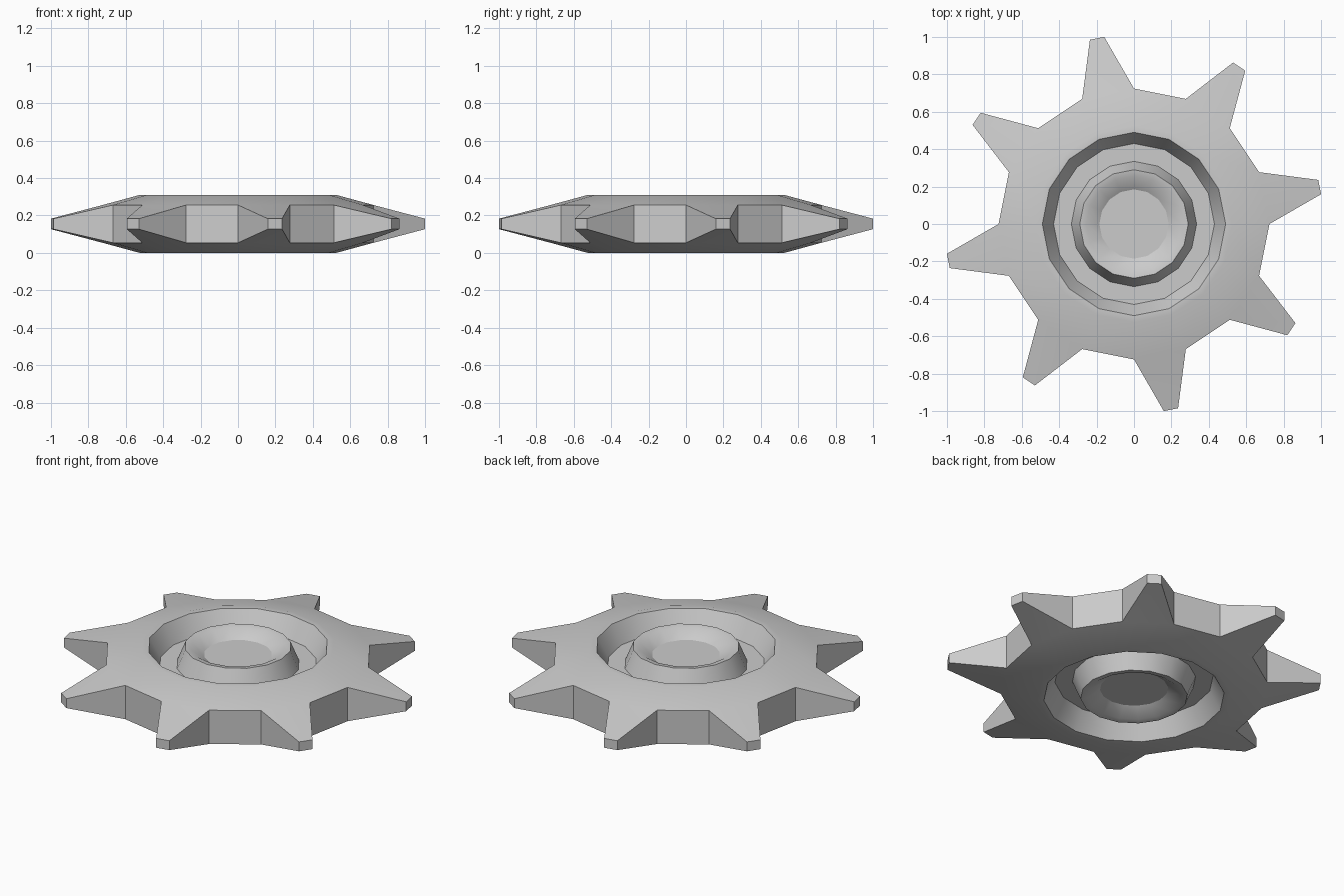
import bpy, bmesh
from math import cos, sin, radians

if "Cube" in bpy.data.objects:
    bpy.data.objects.remove(bpy.data.objects["Cube"])

N = 16           # sides of every ring
MID = 0.155      # mid height of the symmetric wheel


def polar(r, deg, z):
    return (r * cos(radians(deg)), r * sin(radians(deg)), z)


# radius and half height, from the tooth root inwards to the hub dish
PROFILE = [(0.724, 0.101), (0.525, 0.155), (0.49, 0.155), (0.43, 0.045),
           (0.335, 0.045), (0.29, 0.155), (0.255, 0.15), (0.185, 0.105)]

bm = bmesh.new()
roots, tips = {}, {}
for s in (1, -1):
    # turned faces: sloped disc, groove, hub and dish
    rings = [[bm.verts.new(polar(r, 360 * i / N, MID + s * h)) for i in range(N)]
             for r, h in PROFILE]
    for a, b in zip(rings, rings[1:]):
        for i in range(N):
            j = (i + 1) % N
            bm.faces.new((a[i], a[j], b[j], b[i]))
    bm.faces.new(rings[-1])
    roots[s] = rings[0]
    # tooth tips, one on every second side of the ring
    for i in range(0, N, 2):
        c = 360 * (i + 0.5) / N
        tips[s, i] = [bm.verts.new(polar(1.013, c + d, MID + s * 0.028))
                      for d in (-2.2, 2.2)]
        bm.faces.new((rings[0][i], tips[s, i][0], tips[s, i][1], rings[0][i + 1]))

# side walls of teeth and gaps
for i in range(0, N, 2):
    up = [roots[1][i], *tips[1, i], roots[1][i + 1], roots[1][(i + 2) % N]]
    lo = [roots[-1][i], *tips[-1, i], roots[-1][i + 1], roots[-1][(i + 2) % N]]
    for k in range(4):
        bm.faces.new((up[k], lo[k], lo[k + 1], up[k + 1]))

bmesh.ops.recalc_face_normals(bm, faces=bm.faces)
mesh = bpy.data.meshes.new("toothed_wheel")
bm.to_mesh(mesh)
bm.free()
wheel = bpy.data.objects.new("toothed_wheel", mesh)
bpy.context.collection.objects.link(wheel)
bpy.context.view_layer.objects.active = wheel
wheel.select_set(True)
bpy.ops.object.shade_smooth_by_angle(angle=radians(30))
